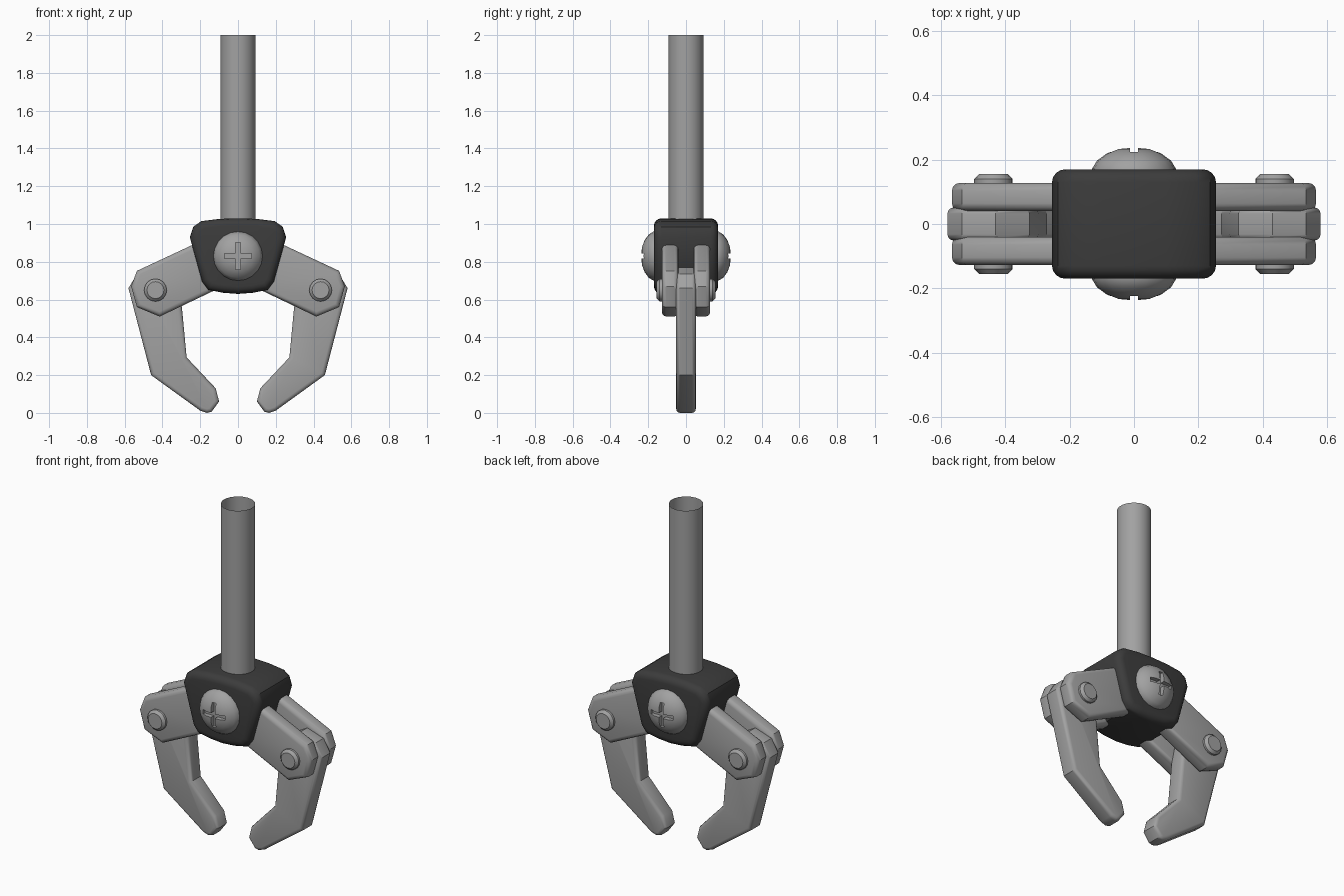
import bpy, bmesh, math
from mathutils import Matrix

if "Cube" in bpy.data.objects:
    bpy.data.objects.remove(bpy.data.objects["Cube"])


def material(name, value):
    m = bpy.data.materials.new(name)
    m.diffuse_color = (value, value, value, 1)
    m.use_nodes = True
    m.node_tree.nodes["Principled BSDF"].inputs["Base Color"].default_value = m.diffuse_color
    return m


STEEL = material("grey steel", 0.36)
DARK = material("dark plastic", 0.045)


def make_object(name, bm, mat):
    bmesh.ops.recalc_face_normals(bm, faces=bm.faces[:])
    mesh = bpy.data.meshes.new(name)
    bm.to_mesh(mesh)
    bm.free()
    ob = bpy.data.objects.new(name, mesh)
    bpy.context.collection.objects.link(ob)
    mesh.materials.append(mat)
    return ob


def select(ob):
    bpy.ops.object.select_all(action='DESELECT')
    ob.select_set(True)
    bpy.context.view_layer.objects.active = ob


def smooth(ob, angle=35):
    select(ob)
    bpy.ops.object.shade_smooth_by_angle(angle=math.radians(angle))


def plate(name, outline, y0, y1, mat, bevel=0.0, segments=3):
    """Extrude an (x, z) outline along y and round the front and back rims."""
    bm = bmesh.new()
    face = bm.faces.new([bm.verts.new((x, y0, z)) for x, z in outline])
    ext = bmesh.ops.extrude_face_region(bm, geom=[face])
    for v in ext["geom"]:
        if isinstance(v, bmesh.types.BMVert):
            v.co.y = y1
    ob = make_object(name, bm, mat)
    if bevel:
        mod = ob.modifiers.new("rim", 'BEVEL')
        mod.width, mod.segments = bevel, segments
        mod.limit_method, mod.angle_limit = 'ANGLE', math.radians(75)
        select(ob)
        bpy.ops.object.modifier_apply(modifier=mod.name)
        smooth(ob)
    return ob


def lathe(name, profile, x, z, side, sides, mat):
    """Spin an (r, y) profile around a y axis through (x, z)."""
    bm = bmesh.new()
    rings = []
    for r, y in profile:
        rings.append([bm.verts.new((x + r * math.cos(2 * math.pi * i / sides), side * y,
                                    z + r * math.sin(2 * math.pi * i / sides)))
                      for i in range(sides)])
    for a, b in zip(rings, rings[1:]):
        for i in range(sides):
            j = (i + 1) % sides
            bm.faces.new((a[i], a[j], b[j], b[i]))
    bm.faces.new(rings[0])
    bm.faces.new(rings[-1])
    return make_object(name, bm, mat)


# Open tube handle
bm = bmesh.new()
bmesh.ops.create_cone(bm, cap_ends=False, segments=18, radius1=0.093, radius2=0.093,
                      depth=1.0, matrix=Matrix.Translation((0, 0, 1.5)))
smooth(make_object("tube_handle", bm, STEEL))

# Tapered hub with softly bulged top and bottom
half = [(0.1, 1.027), (0.195, 1.015), (0.237, 0.985), (0.255, 0.93),
        (0.19, 0.695), (0.158, 0.652), (0.08, 0.636)]
hub = [(0, 1.03)] + half + [(0, 0.63)] + [(-x, z) for x, z in reversed(half)]
smooth(plate("hub", hub, -0.17, 0.17, DARK, 0.04, 4), 50)

# Domed screws with a cross slot, front and back
CZ = 0.83
dome = [(0.13, 0.15), (0.13, 0.172), (0.115, 0.197), (0.085, 0.219), (0.05, 0.233), (0.02, 0.236)]
w, l = 0.013, 0.072
quarter = [(l, -w), (l, w), (w, w)]
cross = []
for k in range(4):
    c, s = round(math.cos(k * math.pi / 2)), round(math.sin(k * math.pi / 2))
    cross += [(x * c - z * s, CZ + x * s + z * c) for x, z in quarter]
for side, label in ((-1, "front"), (1, "back")):
    screw = lathe(label + "_screw", dome, 0, CZ, side, 20, STEEL)
    cutter = plate("slot_cutter", cross, side * 0.208, side * 0.3, STEEL)
    cutter.hide_render = True
    mod = screw.modifiers.new("slot", 'BOOLEAN')
    mod.operation, mod.solver, mod.object = 'DIFFERENCE', 'EXACT', cutter
    select(screw)
    bpy.ops.object.modifier_apply(modifier=mod.name)
    bpy.data.objects.remove(cutter)
    smooth(screw)

# Arms, claws and pivot pins, mirrored left and right
arm = [(0.1, 0.955), (0.535, 0.752), (0.566, 0.67), (0.535, 0.56), (0.415, 0.51), (0.1, 0.66)]
claw = [(0.58, 0.66), (0.535, 0.735), (0.43, 0.77), (0.325, 0.71), (0.297, 0.56),
        (0.272, 0.294), (0.118, 0.13), (0.10, 0.06), (0.14, 0.006), (0.165, 0.0),
        (0.20, 0.012), (0.46, 0.20)]
pin = [(0.06, 0.11), (0.06, 0.14), (0.045, 0.155)]
for sx, label in ((-1, "left"), (1, "right")):
    plate(label + "_claw", [(sx * x, z) for x, z in claw], -0.052, 0.052, STEEL, 0.02)
    for sy, depth in ((-1, "front"), (1, "back")):
        plate(f"{label}_{depth}_arm", [(sx * x, z) for x, z in arm],
              sy * 0.04, sy * 0.128, STEEL, 0.024)
        smooth(lathe(f"{label}_{depth}_pin", pin, sx * 0.437, 0.65, sy, 16, STEEL))
